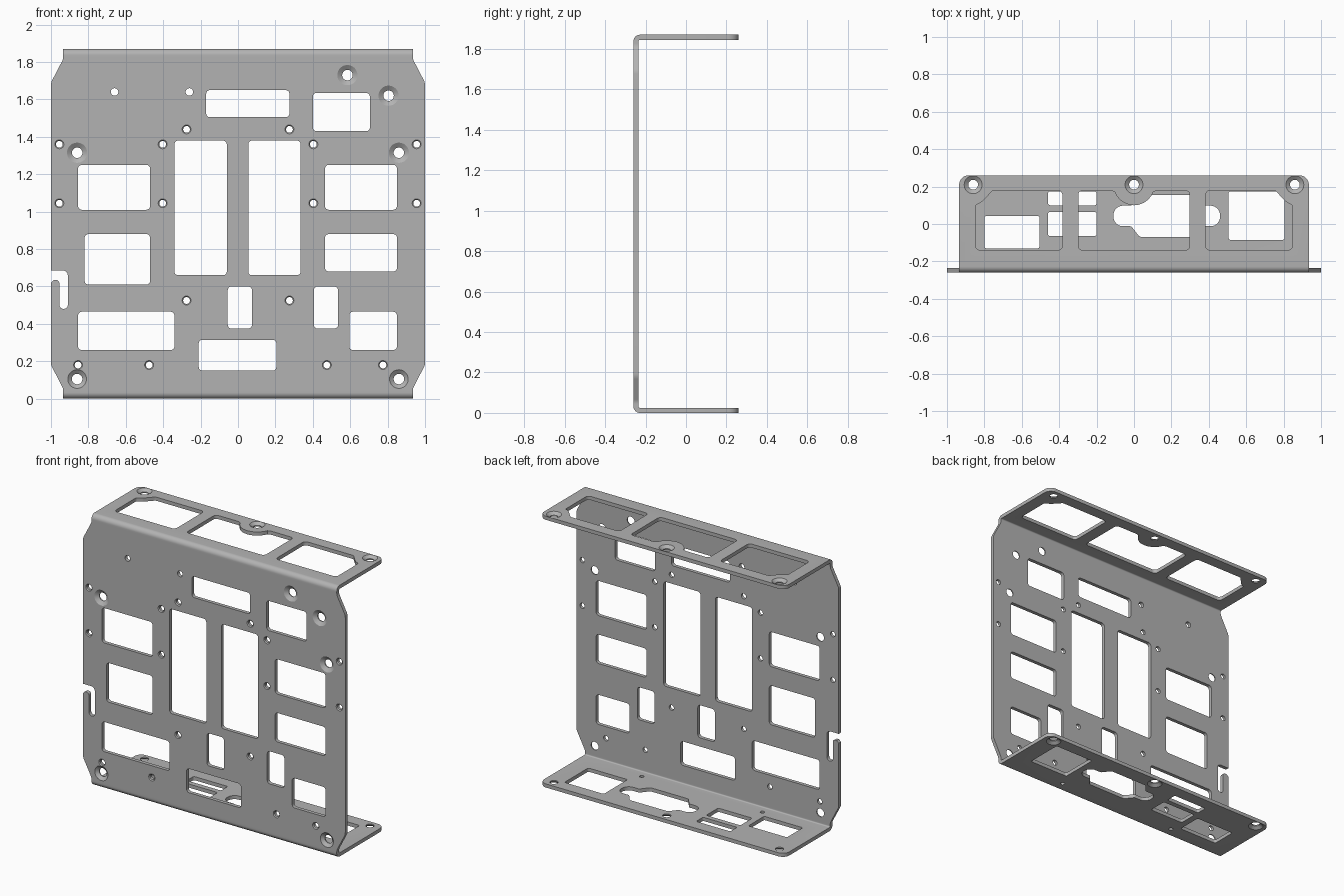
import bpy, bmesh, math
from mathutils import Vector

if "Cube" in bpy.data.objects:
    bpy.data.objects.remove(bpy.data.objects["Cube"], do_unlink=True)

H, D, T = 1.87, 0.26, 0.025      # height, half depth, sheet thickness


def rounded(points, steps=6):
    """Fillet each (x, y, radius) corner of a polygon."""
    out = []
    for i, (x, y, r) in enumerate(points):
        p = Vector((x, y, 0))
        if r == 0:
            out.append(p)
            continue
        a = (Vector((*points[i - 1][:2], 0)) - p).normalized()
        b = (Vector((*points[(i + 1) % len(points)][:2], 0)) - p).normalized()
        half = a.angle(b) / 2
        c = p + (a + b).normalized() * r / math.sin(half)
        d = r / math.tan(half)
        va, vb = p + a * d - c, p + b * d - c
        for k in range(steps + 1):
            out.append(c + va.lerp(vb, k / steps).normalized() * r)
    return [(p.x, p.y) for p in out]


def box(x0, x1, y0, y1, r=0.02):
    return rounded([(x0, y0, r), (x1, y0, r), (x1, y1, r), (x0, y1, r)])


# Mappings from flat (u, v, depth) to space
def along_x(u, v, t): return (t, u, v)
def along_y(u, v, t): return (u, t, v)
def along_z(u, v, t): return (u, v, t)


def loft(bm, rings):
    rows = [[bm.verts.new(p) for p in ring] for ring in rings]
    n = len(rows[0])
    bm.faces.new(rows[0])
    bm.faces.new(rows[-1])
    for lo, hi in zip(rows, rows[1:]):
        for i in range(n):
            j = (i + 1) % n
            bm.faces.new((lo[i], lo[j], hi[j], hi[i]))


def prism(bm, pts, axis, t0, t1):
    loft(bm, [[axis(u, v, t) for u, v in pts] for t in (t0, t1)])


def drill(bm, x, y, axis, surface, inward, r_out, r_in, depth):
    """Countersunk hole entering at 'surface' along the given direction."""
    slope = (r_out - r_in) / depth
    steps = [(-0.001, r_out + slope * 0.001), (depth, r_in), (0.06, r_in)]
    rings = []
    for t, r in steps:
        angles = [k * math.tau / 32 for k in range(32)]
        rings.append([axis(x + r * math.cos(a), y + r * math.sin(a), surface + inward * t)
                      for a in angles])
    loft(bm, rings)


def make(name, bm):
    bmesh.ops.recalc_face_normals(bm, faces=bm.faces[:])
    mesh = bpy.data.meshes.new(name)
    bm.to_mesh(mesh)
    bm.free()
    obj = bpy.data.objects.new(name, mesh)
    bpy.context.collection.objects.link(obj)
    return obj


def boolean(obj, cutter, operation):
    cutter.hide_render = True
    mod = obj.modifiers.new("cut", 'BOOLEAN')
    mod.operation, mod.solver, mod.object = operation, 'EXACT', cutter
    bpy.context.view_layer.objects.active = obj
    bpy.ops.object.modifier_apply(modifier=mod.name)
    bpy.data.objects.remove(cutter, do_unlink=True)


# Folded sheet: channel section run across the width
bm = bmesh.new()
section = rounded([(D, 0, 0), (-D, 0, 0.032), (-D, H, 0.032), (D, H, 0),
                   (D, H - T, 0), (T - D, H - T, 0.008), (T - D, T, 0.008), (D, T, 0)])
prism(bm, section, along_x, -1.1, 1.1)
bracket = make("bracket", bm)

# Outline with tapered corners
bm = bmesh.new()
side = [(0.935, -0.1, 0), (0.935, 0.055, 0.05), (1, 0.18, 0.06)]
right = side + [(x, H - z, r) for x, z, r in reversed(side)]
outline = right + [(-x, z, r) for x, z, r in reversed(right)]
prism(bm, rounded(outline), along_y, -0.5, 0.5)
boolean(bracket, make("outline_cutter", bm), 'INTERSECT')

# Rounded free corners of both flanges
bm = bmesh.new()
bm.from_mesh(bracket.data)
corners = [e for e in bm.edges
           if all(v.co.y > D - 0.001 and abs(v.co.x) > 0.9 for v in e.verts)
           and abs(e.verts[0].co.z - e.verts[1].co.z) > T / 2]
bmesh.ops.bevel(bm, geom=corners, offset=0.05, segments=7, profile=0.5, affect='EDGES')
bm.to_mesh(bracket.data)
bm.free()

cut = bmesh.new()

# Wall windows
windows = [
    (-0.17, 0.275, 1.505, 1.65), (0.40, 0.705, 1.43, 1.635),
    (-0.34, -0.06, 0.66, 1.38), (0.055, 0.335, 0.66, 1.38),
    (-0.855, -0.47, 1.01, 1.25), (0.465, 0.85, 1.01, 1.25),
    (-0.82, -0.47, 0.61, 0.88), (0.465, 0.85, 0.68, 0.88),
    (-0.855, -0.34, 0.26, 0.465), (0.595, 0.85, 0.26, 0.465),
    (-0.055, 0.075, 0.375, 0.6), (0.405, 0.535, 0.375, 0.6),
    (-0.21, 0.205, 0.15, 0.315)]
for w in windows:
    prism(cut, box(*w), along_y, -0.3, -0.2)

# Hooked slot in the wall edge
slot = [(-1.05, 0.685, 0), (-0.91, 0.685, 0.025), (-0.91, 0.48, 0.022),
        (-0.955, 0.48, 0.022), (-0.955, 0.635, 0.018), (-0.985, 0.635, 0),
        (-1, 0.62, 0), (-1.05, 0.62, 0)]
prism(cut, rounded(slot), along_y, -0.3, -0.2)

# Wall screw holes, small and countersunk
small = [(s * x, z) for s in (-1, 1) for x, z in
         [(0.955, 1.36), (0.955, 1.045), (0.403, 1.36), (0.403, 1.045),
          (0.275, 1.44), (0.275, 0.525), (0.475, 0.18)]]
small += [(-0.855, 0.18), (0.775, 0.18)]
for x, z in small:
    drill(cut, x, z, along_y, -D, 1, 0.024, 0.018, 0.006)
for x in (-0.66, -0.26):
    drill(cut, x, 1.64, along_y, -D, 1, 0.02, 0.02, 0.01)
large = [(0.585, 1.73), (0.805, 1.62)]
large += [(s * 0.86, z) for s in (-1, 1) for z in (1.315, 0.105)]
for x, z in large:
    drill(cut, x, z, along_y, -D, 1, 0.054 if z > 0.2 else 0.05, 0.028, 0.018)

# Flange countersunk holes, entering from outside
for x in (-0.86, 0, 0.86):
    drill(cut, x, 0.21, along_z, H, -1, 0.048, 0.026, 0.017)
    drill(cut, x, 0.21, along_z, 0, 1, 0.048, 0.026, 0.017)

# Top flange openings
for s in (-1, 1):
    opening = [(0.383, -0.14, 0.025), (0.847, -0.14, 0.025), (0.847, 0.1, 0.015),
               (0.81, 0.12, 0.03), (0.755, 0.18, 0.02), (0.383, 0.18, 0.025)]
    prism(cut, rounded([(s * x, y, r) for x, y, r in opening]), along_z, H - 0.06, H + 0.05)
arc = [math.radians(-20 - 14 * k) for k in range(11)]
middle = [(-0.298, 0.18, 0.025), (-0.298, -0.14, 0.025), (0.298, -0.14, 0.025), (0.298, 0.18, 0.025),
          (0.125, 0.18, 0)]
middle += [(0.11 * math.cos(a), 0.21 + 0.11 * math.sin(a), 0) for a in arc] + [(-0.125, 0.18, 0)]
prism(cut, rounded(middle), along_z, H - 0.06, H + 0.05)

# Bottom flange openings: windows, connector port and pilot holes
for w in [(-0.80, -0.505, -0.13, 0.043), (0.505, 0.805, -0.085, 0.175),
          (-0.46, -0.2, 0.10, 0.175), (-0.46, -0.2, -0.065, 0.065)]:
    prism(cut, box(*w, 0.012), along_z, -0.05, 0.06)
quarter = [(0.285, 0.055, 0.05), (0.19, 0.055, 0.015), (0.145, 0.112, 0.02)]
half_port = quarter + [(-x, y, r) for x, y, r in reversed(quarter)]
port = half_port + [(-x, -y, r) for x, y, r in half_port]
prism(cut, [(x + 0.175, y + 0.043) for x, y in rounded(port)], along_z, -0.05, 0.06)
for x in (-0.46, 0.46):
    drill(cut, x, -0.175, along_z, 0, 1, 0.014, 0.014, 0.01)

boolean(bracket, make("hole_cutter", cut), 'DIFFERENCE')

# Plain grey metal
grey = bpy.data.materials.new("grey_metal")
grey.use_nodes = True
colour = (0.45, 0.45, 0.45, 1)
grey.diffuse_color = colour
grey.node_tree.nodes["Principled BSDF"].inputs["Base Color"].default_value = colour
bracket.data.materials.clear()
bracket.data.materials.append(grey)

bpy.ops.object.select_all(action='DESELECT')
bracket.select_set(True)
bpy.context.view_layer.objects.active = bracket
bpy.ops.object.shade_smooth_by_angle(angle=math.radians(30))
